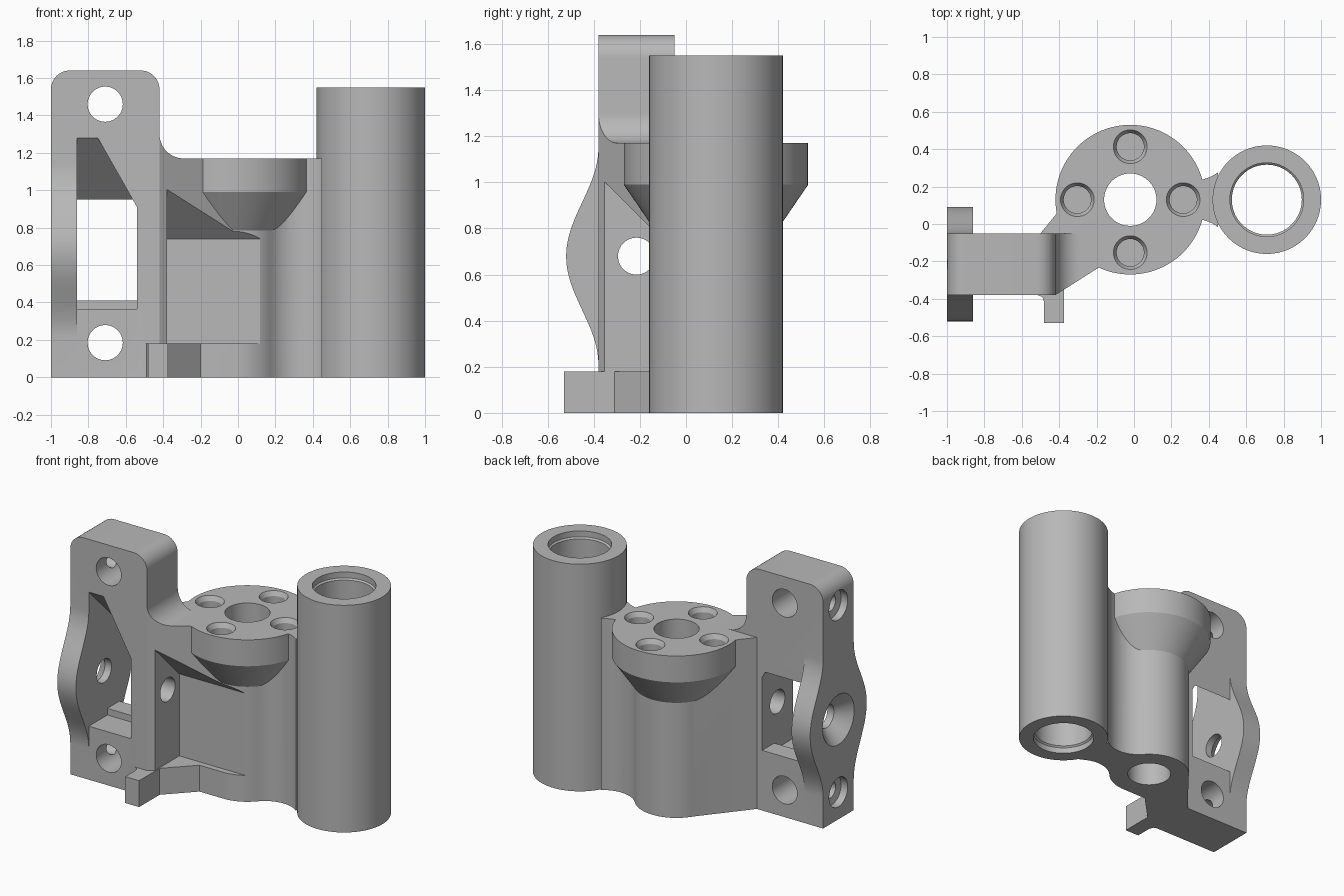
import bpy, bmesh
from math import pi, cos, sin, radians
from mathutils import Vector

cube = bpy.data.objects.get("Cube")
if cube:
    bpy.data.objects.remove(cube, do_unlink=True)

grey = bpy.data.materials.new("plain grey")
grey.use_nodes = True
grey.diffuse_color = (0.48, 0.48, 0.48, 1)
grey.node_tree.nodes["Principled BSDF"].inputs["Base Color"].default_value = grey.diffuse_color


def to_object(name, bm):
    bmesh.ops.recalc_face_normals(bm, faces=bm.faces)
    mesh = bpy.data.meshes.new(name)
    bm.to_mesh(mesh)
    bm.free()
    mesh.materials.append(grey)
    obj = bpy.data.objects.new(name, mesh)
    bpy.context.collection.objects.link(obj)
    return obj


def place(axis, a, b, t):
    """Point from two in-plane coordinates and a distance along the axis."""
    return Vector({"x": (t, a, b), "y": (a, t, b), "z": (a, b, t)}[axis])


def prism(name, axis, pts, lo, hi):
    bm = bmesh.new()
    face = bm.faces.new([bm.verts.new(place(axis, a, b, lo)) for a, b in pts])
    ext = bmesh.ops.extrude_face_region(bm, geom=[face])["geom"]
    move = place(axis, 0, 0, hi - lo)
    bmesh.ops.translate(bm, vec=move, verts=[v for v in ext if isinstance(v, bmesh.types.BMVert)])
    return to_object(name, bm)


def turned(name, axis, centre, profile, n=96):
    """Solid of revolution: profile is (radius, distance along axis)."""
    bm = bmesh.new()
    rings = []
    for r, t in profile:
        rings.append([bm.verts.new(place(axis, centre[0] + r * cos(2 * pi * i / n),
                                         centre[1] + r * sin(2 * pi * i / n), t)) for i in range(n)])
    for low, high in zip(rings, rings[1:]):
        for i in range(n):
            j = (i + 1) % n
            bm.faces.new((low[i], low[j], high[j], high[i]))
    bm.faces.new(rings[0])
    bm.faces.new(rings[-1])
    return to_object(name, bm)


def arc(cx, cy, r, start, end, n=14):
    return [(cx + r * cos(radians(start + (end - start) * i / n)),
             cy + r * sin(radians(start + (end - start) * i / n))) for i in range(n + 1)]


def combine(target, other, operation):
    mod = target.modifiers.new(operation.lower(), "BOOLEAN")
    mod.operation, mod.solver, mod.object = operation, "EXACT", other
    bpy.context.view_layer.objects.active = target
    bpy.ops.object.modifier_apply(modifier=mod.name)
    bpy.data.objects.remove(other, do_unlink=True)


NUT, TUBE = (-0.02, 0.13), (0.71, 0.13)
TOP = 1.17

# Upright mounting block with rounded top corners
outline = [(-1, 0), (-0.42, 0)] + arc(-0.52, 1.54, 0.1, 0, 90) + arc(-0.9, 1.54, 0.1, 90, 180)
bracket = prism("bracket", "y", outline, -0.38, -0.05)

# Wavy side arm
steps = [0.21 + 0.94 * i / 40 for i in range(41)]
bulge = [(0.165 + 0.07 * (1 + cos(pi * (z - 0.68) / 0.47)), z) for z in steps]
arm = prism("side_arm", "x", [(-0.215 - h, z) for h, z in bulge]
            + [(-0.215 + h, z) for h, z in reversed(bulge)], -1, -0.86)

# Body joining block and nut housing, with its lower shelf and tab
plan = [(-0.5, -0.38), (-0.42, -0.38), (0, -0.113), NUT, (-0.21, 0.305), (-0.5, -0.05)]
upper_body = prism("upper_body", "z", plan, 0.18, TOP)
shelf = prism("shelf", "z", [(-0.5, -0.37), (-0.375, -0.37), (-0.375, -0.31), (-0.2, -0.13),
                             (-0.02, -0.13), NUT, (-0.21, 0.305), (-0.5, -0.05)], 0, 0.18)
tab = prism("tab", "z", [(-0.48, -0.53), (-0.375, -0.53), (-0.375, -0.31), (-0.5, -0.31),
                         (-0.515, -0.38), (-0.49, -0.39), (-0.48, -0.42)], 0, 0.18)

# Curved fillet between block side and body top, trimmed to the body plan
fillet = prism("fillet", "y", [(-0.5, 1.1), (-0.29, 1.1)] + arc(-0.29, TOP + 0.13, 0.13, 270, 180)
               + [(-0.5, TOP + 0.13)], -0.38, -0.05)
combine(fillet, prism("fillet_trim", "z", plan, 1, 1.5), "INTERSECT")

# Nut housing with flared flange
housing = turned("nut_housing", "z", NUT, [(0.26, 0), (0.26, 0.785), (0.4, 0.99), (0.4, TOP)])

# Bearing tube and the concave web joining it to the housing
tube = turned("bearing_tube", "z", TUBE, [(0.29, 0), (0.29, 1.55)])
front_curve = arc(0.3255, 0.13 - 0.304, 0.2, 138.6, 51.7)
back_curve = [(x, 0.26 - y) for x, y in reversed(front_curve)]
web = prism("web", "z", front_curve + back_curve, 0, TOP)

for part in (arm, upper_body, shelf, tab, fillet, housing, tube, web):
    combine(bracket, part, "UNION")

# Window with sloped ceiling, cut corner and a ridge on its floor
window = prism("window_cut", "y", [(-0.86, 0.3), (-0.54, 0.3), (-0.54, 0.91),
                                   (-0.75, 1.28), (-0.86, 1.28)], -0.6, 0.2)
combine(window, prism("window_slope", "x", [(-0.5, 0.365), (-0.18, 0.365), (-0.18, 0.41), (0.1, 0.41),
                                            (0.1, 0.8), (-0.5, 1.4)], -0.95, -0.5), "INTERSECT")

# Front pocket with overhanging sloped ceiling
pocket = prism("pocket_cut", "x", [(-0.09, 0.18), (-0.09, 0.74), (-0.7, 1.35), (-0.7, 0.18)], -0.38, 0.14)

# Bores
cuts = [window, pocket,
        turned("nut_bore", "z", NUT, [(0.14, -0.1), (0.14, 1.3)]),
        turned("tube_bore", "z", TUBE, [(0.197, -0.1), (0.197, 0.04), (0.187, 0.05),
                                        (0.187, 1.5), (0.197, 1.51), (0.197, 1.7)]),
        turned("pivot_hole", "x", (-0.215, 0.68), [(0.19, -1.02), (0.08, -0.91), (0.08, -0.3)])]

# Flange screw holes
for k in range(4):
    spot = (NUT[0] + 0.283 * cos(k * pi / 2), NUT[1] + 0.283 * sin(k * pi / 2))
    cuts.append(turned("flange_hole", "z", spot, [(0.073, 0.98), (0.073, 1.14), (0.09, TOP), (0.09, 1.3)], 48))

# Block through holes and the stepped screw holes meeting them
for z in (0.185, 1.46):
    cuts.append(turned("through_hole", "y", (-0.71, z), [(0.094, -0.6), (0.094, 0.2)], 64))
    cuts.append(turned("side_screw_hole", "x", (-0.215, z),
                       [(0.1, -1.1), (0.1, -0.95), (0.055, -0.94), (0.055, -0.71)], 48))

for cut in cuts:
    combine(bracket, cut, "DIFFERENCE")

# Smooth curved faces, sharp edges
bpy.ops.object.select_all(action="DESELECT")
bracket.select_set(True)
bpy.context.view_layer.objects.active = bracket
bpy.ops.object.shade_smooth_by_angle(angle=radians(25))
